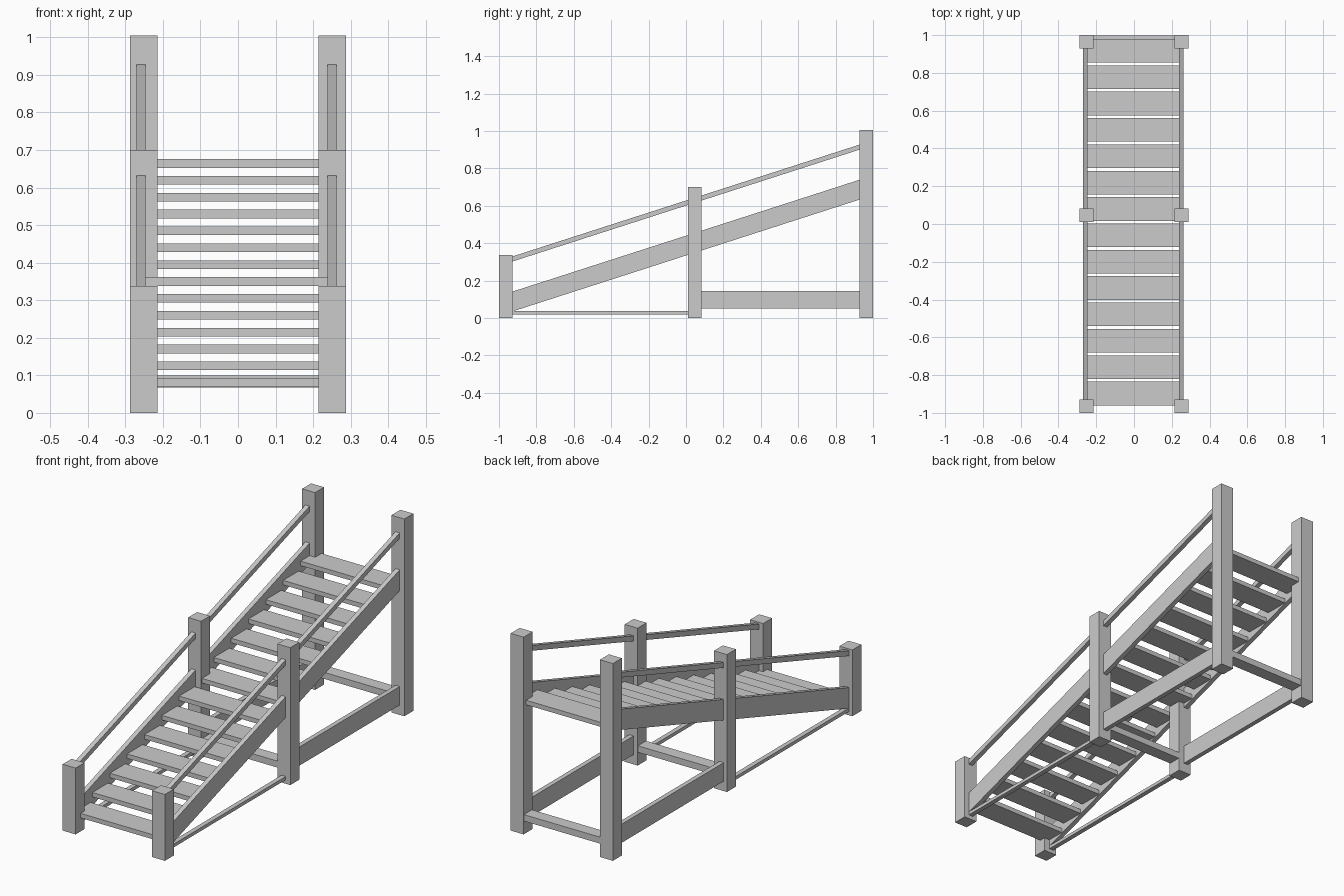
import bpy, bmesh

if "Cube" in bpy.data.objects:
    bpy.data.objects.remove(bpy.data.objects["Cube"])


def prism(name, x0, x1, profile):
    """Extrude a (y, z) profile from x0 to x1."""
    bm = bmesh.new()
    face = bm.faces.new([bm.verts.new((x0, y, z)) for y, z in profile])
    ext = bmesh.ops.extrude_face_region(bm, geom=[face])
    verts = [g for g in ext["geom"] if isinstance(g, bmesh.types.BMVert)]
    bmesh.ops.translate(bm, verts=verts, vec=(x1 - x0, 0, 0))
    bmesh.ops.recalc_face_normals(bm, faces=bm.faces)
    mesh = bpy.data.meshes.new(name)
    bm.to_mesh(mesh)
    bm.free()
    ob = bpy.data.objects.new(name, mesh)
    bpy.context.collection.objects.link(ob)


def box(name, x0, x1, y0, y1, z0, z1):
    prism(name, x0, x1, [(y0, z0), (y1, z0), (y1, z1), (y0, z1)])


def slope(name, x0, x1, z_low, height):
    """Sloping board from the front posts to the back posts."""
    y, rise = 0.945, 0.609
    a = z_low - 0.005
    prism(name, x0, x1, [(-y, a), (y, a + rise), (y, a + rise + height), (-y, a + height)])


for side, s in (("left", -1), ("right", 1)):
    # square posts
    for label, y0, h in (("front", -1.0, 0.338), ("middle", 0.01, 0.70), ("back", 0.928, 1.005)):
        box(f"{label}_post_{side}", s * 0.215, s * 0.288, y0, y0 + 0.072, 0, h)
    inner, outer = (0.246, 0.27) if s < 0 else (0.238, 0.262)
    # stringer and handrail
    slope(f"stringer_{side}", s * inner, s * outer, 0.035, 0.106)
    slope(f"handrail_{side}", s * inner, s * outer, 0.302, 0.027)
    # ground-level side members
    box(f"lower_beam_{side}", s * inner, s * outer, 0.07, 0.94, 0.05, 0.145)
    box(f"lower_rod_{side}", s * inner, s * outer, -0.94, 0.02, 0.02, 0.037)

# treads
for i in range(14):
    y, z = -0.96 + 0.1396 * i, 0.092 + 0.0449 * i
    box(f"tread_{i + 1}", -0.248, 0.24, y, y + 0.125, z - 0.023, z)

# cross bars between the middle and back posts
for label, y0 in (("middle", 0.015), ("back", 0.933)):
    box(f"cross_bar_{label}", -0.225, 0.225, y0, y0 + 0.065, 0.067, 0.1)
